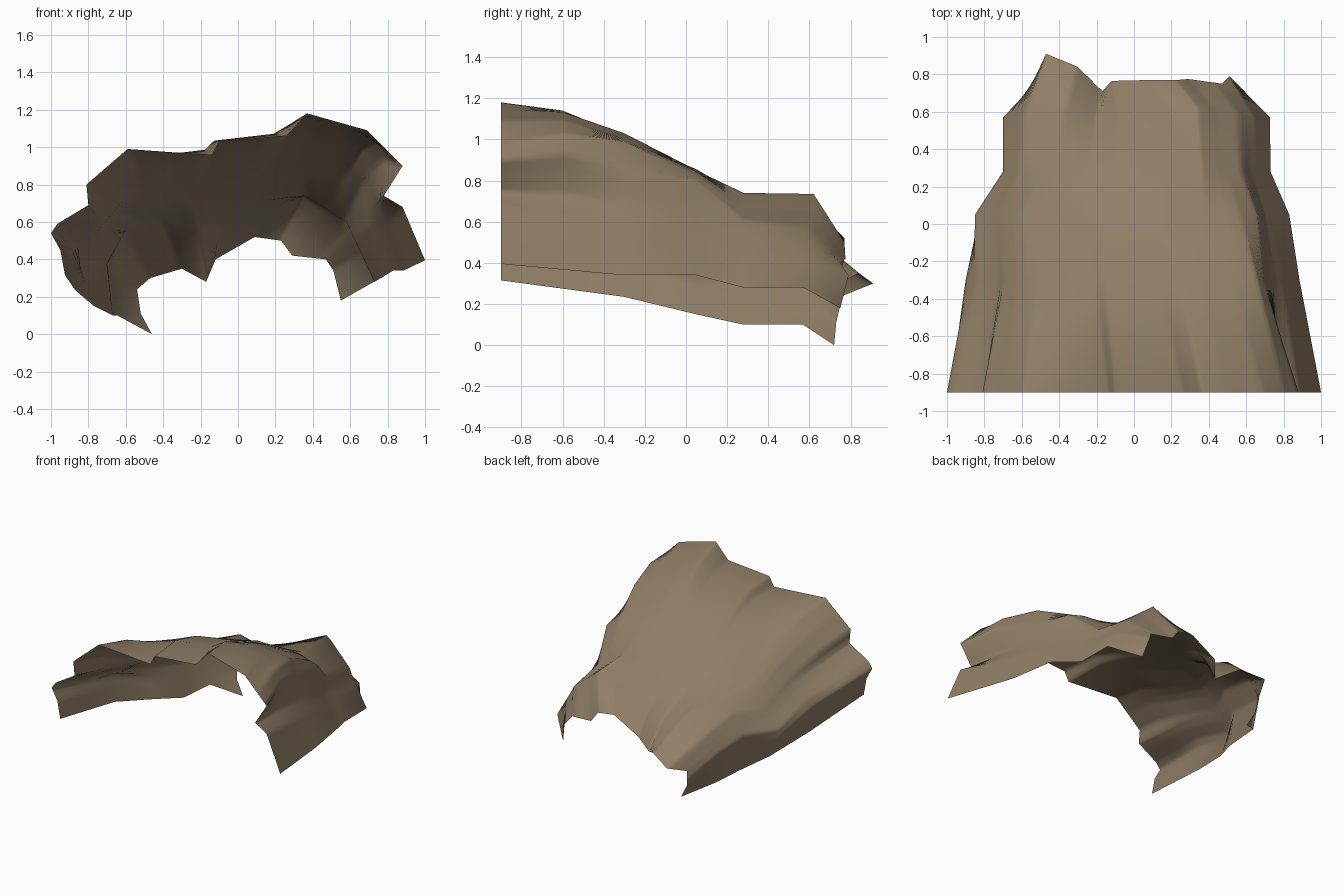
import bpy, bmesh, math
from mathutils import Vector

if "Cube" in bpy.data.objects:
    bpy.data.objects.remove(bpy.data.objects["Cube"])

SAMPLES = 120

# Jagged front mouth rim (x, z) at y = -0.9, left foot to right foot
front = [(-.925, .315), (-.95, .45), (-1, .54), (-.965, .59), (-.80, .69), (-.81, .80),
         (-.59, .99), (-.14, .957), (-.10, 1.03), (.26, 1.06), (.37, 1.18),
         (.69, 1.09), (.88, .90), (.78, .74), (.88, .68), (1, .395)]
# Inner arch sections (x, z)
arch_a = [(-.87, .235), (-.90, .44), (-.76, .54), (-.62, .71), (-.35, .87), (-.15, .95),
          (.36, 1.03), (.66, .99), (.73, .72), (.885, .34)]
arch_b = [(-.77, .15), (-.85, .38), (-.78, .46), (-.605, .65), (-.30, .76),
          (.14, .855), (.51, .845), (.66, .80), (.70, .58), (.83, .34)]
arch_c = [(-.67, .10), (-.70, .375), (-.61, .54), (-.32, .65), (.10, .71),
          (.36, .74), (.58, .60), (.73, .28)]
arch_d = [(-.645, .10), (-.70, .375), (-.605, .475), (-.39, .56), (-.21, .49),
          (.34, .735), (.57, .55), (.727, .28)]
# Ragged back rim (x, y, z)
back = [(-.46, .72, 0), (-.52, .73, .11), (-.54, .76, .24), (-.47, .91, .30),
        (-.30, .84, .35), (-.17, .71, .28), (-.12, .765, .40), (.09, .77, .52),
        (.23, .77, .50), (.29, .775, .42), (.47, .75, .40), (.51, .79, .34),
        (.55, .75, .18)]


def at_y(points, y):
    return [Vector((x, y, z)) for x, z in points]


def resample(points):
    """Even spacing along a polyline (mostly by width), snapping samples to its corners."""
    d = [0]
    for a, b in zip(points, points[1:]):
        d.append(d[-1] + abs(b.x - a.x) + .5 * abs(b.z - a.z))
    out, k = [], 0
    for i in range(SAMPLES + 1):
        s = d[-1] * i / SAMPLES
        while k < len(d) - 2 and s > d[k + 1]:
            k += 1
        out.append(points[k].lerp(points[k + 1], (s - d[k]) / (d[k + 1] - d[k])))
    for p, s in zip(points, d):
        out[round(s / d[-1] * SAMPLES)] = p.copy()
    return out


rings = [resample(s) for s in (at_y(front, -.9), at_y(arch_a, -.3), at_y(arch_b, .05),
                               at_y(arch_c, .28), at_y(arch_d, .57),
                               [Vector(p) for p in back])]
# Swelling between the mouth and the first arch
swell = [a.lerp(b, .5) + Vector((0, 0, .045 * max(0, min(1, (a.z - .7) / .2))))
         for a, b in zip(rings[0], rings[1])]
rings.insert(1, swell)
# The crown bulges back before dropping to the ragged rim
for p in rings[5]:
    p.y += .05 * max(0, min(1, (p.z - .5) / .2))

# Loft the open rock shell
bm = bmesh.new()
grid = [[bm.verts.new(p) for p in r] for r in rings]
for r, q in zip(grid, grid[1:]):
    for i in range(SAMPLES):
        bm.faces.new((r[i], q[i], q[i + 1], r[i + 1]))
bm.normal_update()
if sum(f.normal.z * f.calc_area() for f in bm.faces) < 0:
    bmesh.ops.reverse_faces(bm, faces=bm.faces)
mesh = bpy.data.meshes.new("rock_arch")
bm.to_mesh(mesh)
bm.free()
rock = bpy.data.objects.new("rock_arch", mesh)
bpy.context.collection.objects.link(rock)

mat = bpy.data.materials.new("brown rock")
mat.diffuse_color = (.28, .21, .135, 1)
mat.use_nodes = True
mat.node_tree.nodes["Principled BSDF"].inputs["Base Color"].default_value = mat.diffuse_color
mesh.materials.append(mat)

bpy.context.view_layer.objects.active = rock
rock.select_set(True)
bpy.ops.object.shade_smooth_by_angle(angle=math.radians(80))
